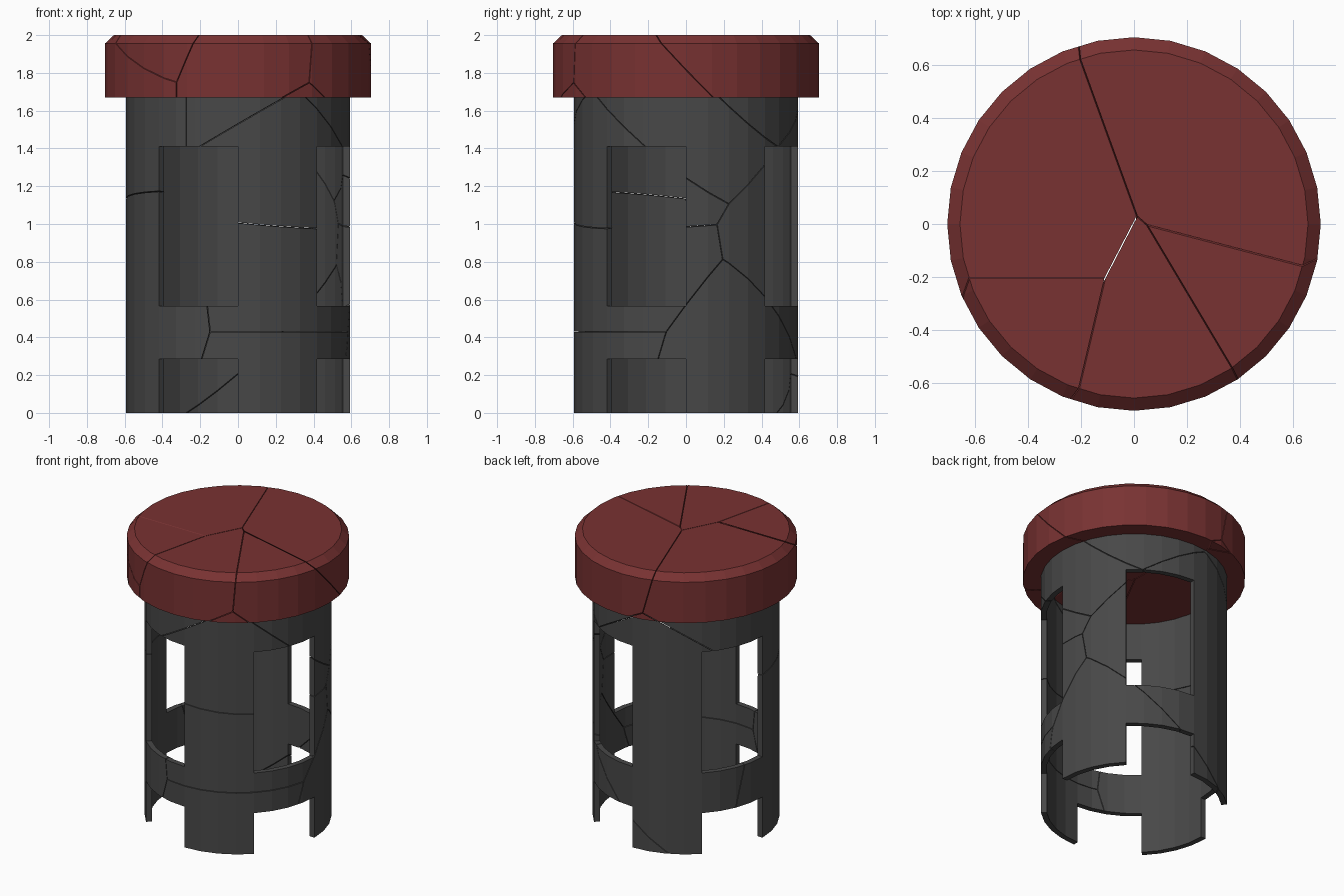
import bpy, bmesh
from math import sin, cos, pi
from mathutils import Vector

if "Cube" in bpy.data.objects:
    bpy.data.objects.remove(bpy.data.objects["Cube"])

SIDES = 32
GAP = 0.002


def material(name, color):
    m = bpy.data.materials.new(name)
    m.diffuse_color = (*color, 1)
    m.use_nodes = True
    m.node_tree.nodes["Principled BSDF"].inputs["Base Color"].default_value = m.diffuse_color
    return m


def ring_point(r, i, z):
    a = 2 * pi * (i % SIDES) / SIDES
    return Vector((r * cos(a), r * sin(a), z))


# Slotted tube: grid of wall cells, alternate 45 degree sectors left open
def tube_mesh():
    bm = bmesh.new()
    ro, ri = 0.592, 0.555
    zs = [0, 0.285, 0.565, 1.41, 1.67]

    def solid(i, k):
        if k < 0 or k > 3:
            return False
        return not (k in (0, 2) and ((i % SIDES) // 4) % 2 == 1)

    def quad(*pts):
        bm.faces.new([bm.verts.new(p) for p in pts])

    for k in range(4):
        for i in range(SIDES):
            if not solid(i, k):
                continue
            a, b = zs[k], zs[k + 1]
            o = [ring_point(ro, i, a), ring_point(ro, i + 1, a),
                 ring_point(ro, i + 1, b), ring_point(ro, i, b)]
            n = [ring_point(ri, i, a), ring_point(ri, i + 1, a),
                 ring_point(ri, i + 1, b), ring_point(ri, i, b)]
            quad(*o)
            quad(*reversed(n))
            around = [(i, k - 1), (i + 1, k), (i, k + 1), (i - 1, k)]
            for e, cell in enumerate(around):
                if not solid(*cell):
                    f = (e + 1) % 4
                    quad(o[f], o[e], n[e], n[f])
    bmesh.ops.remove_doubles(bm, verts=bm.verts[:], dist=1e-5)
    return bm


# Solid cap with a chamfered top edge
def cap_mesh():
    bm = bmesh.new()
    rings = [[bm.verts.new(ring_point(r, i, z)) for i in range(SIDES)]
             for r, z in ((0.705, 1.67), (0.705, 1.955), (0.657, 2.0))]
    for lo, hi in zip(rings, rings[1:]):
        for i in range(SIDES):
            j = (i + 1) % SIDES
            bm.faces.new((lo[i], lo[j], hi[j], hi[i]))
    bm.faces.new(rings[0][::-1])
    bm.faces.new(rings[-1])
    return bm


# Crack cells: each seed keeps the region nearest to it
SEEDS = [Vector(s) for s in (
    (0.535, 0.094, 2.10), (-0.415, -0.25, 1.83), (0.03, -0.48, 1.83),
    (0.45, -0.23, 1.79), (-0.415, -0.375, 2.04), (0.28, -0.50, 1.40),
    (0.20, -0.45, 0.58), (0.20, -0.45, 0.28), (-0.50, -0.40, 0.50),
    (0.45, 0.25, 0.05), (-0.15, 0.50, 0.75))]


def fracture(source, name, mat):
    for seed in SEEDS:
        bm = source.copy()
        for other in SEEDS:
            if other is seed or not bm.faces:
                continue
            n = (other - seed).normalized()
            cut = bmesh.ops.bisect_plane(
                bm, geom=bm.verts[:] + bm.edges[:] + bm.faces[:], dist=1e-6,
                plane_co=(seed + other) / 2 - n * GAP, plane_no=n,
                clear_outer=True)
            edges = [e for e in cut["geom_cut"]
                     if isinstance(e, bmesh.types.BMEdge) and e.is_valid and e.is_boundary]
            if edges:
                bmesh.ops.triangle_fill(bm, edges=edges, use_beauty=True, normal=n)
        if bm.faces:
            bmesh.ops.recalc_face_normals(bm, faces=bm.faces[:])
            me = bpy.data.meshes.new(name)
            bm.to_mesh(me)
            me.materials.append(mat)
            bpy.context.collection.objects.link(bpy.data.objects.new(name, me))
        bm.free()
    source.free()


fracture(tube_mesh(), "tube_piece", material("dark_grey", (0.065, 0.065, 0.065)))
fracture(cap_mesh(), "cap_piece", material("dark_red", (0.19, 0.032, 0.032)))
